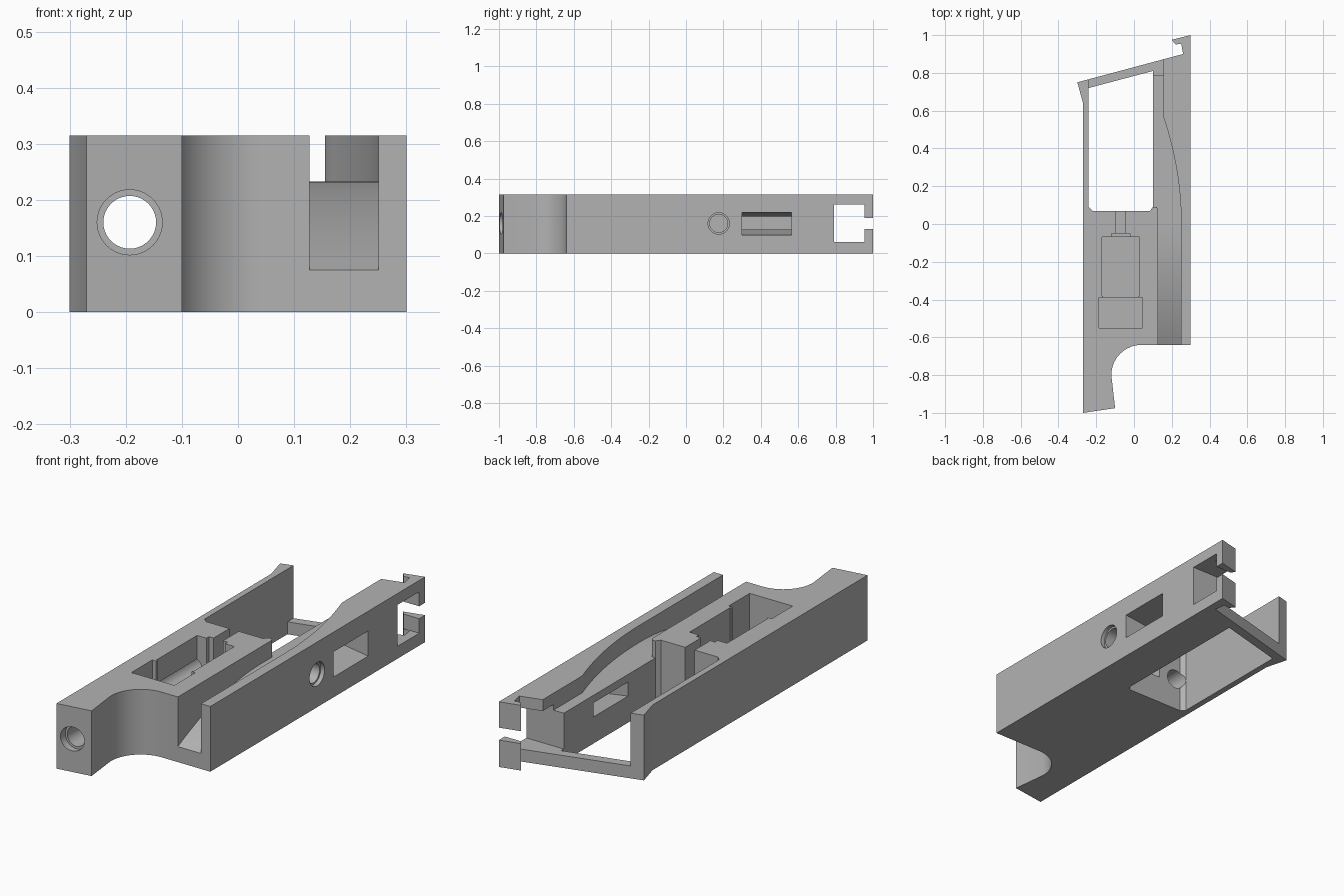
import bpy, bmesh, math
from mathutils import Vector

if "Cube" in bpy.data.objects:
    bpy.data.objects.remove(bpy.data.objects["Cube"], do_unlink=True)

HEIGHT = 0.315
LEDGE = 0.233
BAR = 0.06
AXIS = 0.16

grey = bpy.data.materials.new("plain grey")
grey.use_nodes = True
grey.diffuse_color = (0.45, 0.45, 0.45, 1)
grey.node_tree.nodes["Principled BSDF"].inputs["Base Color"].default_value = grey.diffuse_color


def prism(name, outline, low, high, axis="z"):
    """Extrude a 2D outline along an axis: z uses (x,y), x uses (y,z), y uses (x,z)."""
    place = {"z": lambda a, b, h: (a, b, h),
             "x": lambda a, b, h: (h, a, b),
             "y": lambda a, b, h: (a, h, b)}[axis]
    bm = bmesh.new()
    face = bm.faces.new([bm.verts.new(place(a, b, low)) for a, b in outline])
    new = bmesh.ops.extrude_face_region(bm, geom=[face])["geom"]
    shift = Vector(place(0, 0, high - low))
    bmesh.ops.translate(bm, vec=shift, verts=[g for g in new if isinstance(g, bmesh.types.BMVert)])
    bmesh.ops.recalc_face_normals(bm, faces=bm.faces)
    mesh = bpy.data.meshes.new(name)
    bm.to_mesh(mesh)
    bm.free()
    mesh.materials.append(grey)
    obj = bpy.data.objects.new(name, mesh)
    bpy.context.collection.objects.link(obj)
    return obj


def box(name, x0, x1, y0, y1, z0, z1):
    return prism(name, [(x0, y0), (x1, y0), (x1, y1), (x0, y1)], z0, z1)


def circle(a, b, r, n=40):
    return [(a + r * math.cos(math.tau * i / n), b + r * math.sin(math.tau * i / n)) for i in range(n)]


def combine(target, cutter, operation="DIFFERENCE"):
    mod = target.modifiers.new("cut", "BOOLEAN")
    mod.operation = operation
    mod.solver = "EXACT"
    mod.object = cutter
    bpy.context.view_layer.objects.active = target
    bpy.ops.object.modifier_apply(modifier=mod.name)
    bpy.data.objects.remove(cutter, do_unlink=True)


# Frame outline with the rounded front recess and the rear hook
recess = [(0.04 - 0.16 * math.cos(t), -0.8 + 0.16 * math.sin(t))
          for t in [math.pi / 2 * i / 16 for i in range(17)]]
frame = prism("frame", [(-0.27, -1), (-0.1, -0.975)] + recess + [
    (0.3, -0.64), (0.3, 1), (0.2, 0.975), (0.22, 0.95), (0.25, 0.955),
    (0.26, 0.9), (-0.3, 0.75), (-0.27, 0.64)], 0, HEIGHT)

# Side channel: plan shape limited below by a curved ramp
bulge = [(0.25 - 0.095 * (i / 16) ** 2, 0.57 * i / 16) for i in range(17)]
channel = prism("channel_cutter", [(0.127, -0.7), (0.25, -0.7)] + bulge + [
    (0.155, 1.1), (0.09, 1.1), (0.09, 0.09), (0.12, 0.09), (0.127, 0.08)], -0.2, 0.6)
ramp = [(y, LEDGE - 0.158 * (y / 0.64) ** 2) for y in [-0.72 + 0.04 * i for i in range(19)]]
limit = prism("ramp_limit", ramp + [(1.2, LEDGE), (1.2, 0.5), (-0.72, 0.5)], 0, 0.5, "x")
combine(channel, limit, "INTERSECT")
combine(frame, channel)

# Rear opening and the space above the low end bar
combine(frame, prism("opening_cutter", [
    (-0.24, 0.09), (-0.22, 0.07), (0.085, 0.07), (0.1, 0.09), (0.1, 0.81), (-0.24, 0.72)], -0.1, 0.5))
combine(frame, box("bar_cutter", -0.24, 0.1, 0.4, 1.2, BAR, 0.5))

# Hook notch with its narrow mouth
combine(frame, box("notch_cutter", -0.1, 0.4, 0.79, 0.955, BAR, 0.26))
combine(frame, box("mouth_cutter", 0.1, 0.4, 0.9, 1.1, 0.13, 0.19))

# Stepped pocket and shaft slot
for x0, x1, y0, y1, z in [(-0.185, 0.045, -0.55, -0.39, 0.045),
                          (-0.165, 0.025, -0.4, -0.375, 0.065),
                          (-0.17, 0.03, -0.38, -0.07, BAR),
                          (-0.12, -0.02, -0.08, -0.05, 0.11),
                          (-0.095, -0.045, -0.06, 0.1, 0.135)]:
    combine(frame, box("pocket_cutter", x0, x1, y0, y1, z, 0.5))

# Long bore with a wider mouth
combine(frame, prism("bore_cutter", circle(-0.193, AXIS, 0.047), -1.1, 0.1, "y"))
combine(frame, prism("bore_mouth_cutter", circle(-0.193, AXIS, 0.058), -1.1, -0.96, "y"))

# Side hole and tapered window
combine(frame, prism("hole_cutter", circle(0.175, AXIS, 0.048), 0.13, 0.4, "x"))
combine(frame, prism("hole_mouth_cutter", circle(0.175, AXIS, 0.057), 0.28, 0.4, "x"))
combine(frame, prism("window_cutter", [
    (0.32, 0.095), (0.09, 0.13), (0.09, 0.195), (0.32, 0.222)], 0.3, 0.565, "y"))

bpy.ops.object.select_all(action="DESELECT")
frame.select_set(True)
bpy.context.view_layer.objects.active = frame
bpy.ops.object.shade_smooth_by_angle(angle=math.radians(25))
